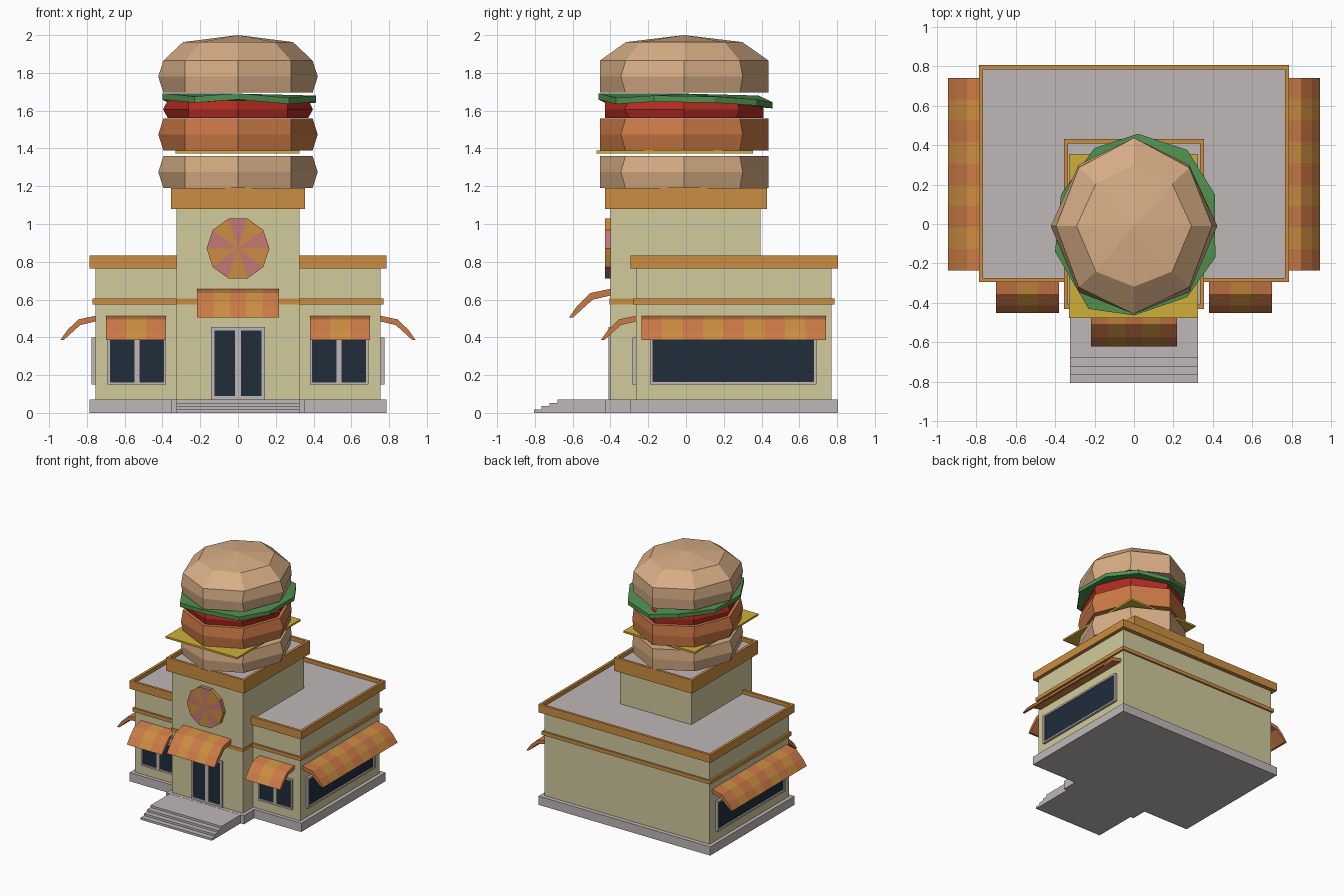
import bpy, bmesh, math

if "Cube" in bpy.data.objects:
    bpy.data.objects.remove(bpy.data.objects["Cube"])

COL = {
    "wall_cream": (.64, .59, .335), "stone_grey": (.53, .475, .475), "trim_ochre": (.60, .27, .053),
    "bun_tan": (.68, .42, .235), "patty_orange": (.60, .195, .062), "tomato_red": (.45, .025, .015),
    "lettuce_green": (.08, .28, .08), "cheese_yellow": (.62, .43, .04), "glass_navy": (.014, .026, .044),
    "sign_pink": (.55, .19, .17)}
MAT = {}
for key, c in COL.items():
    MAT[key] = bpy.data.materials.new(key)
    MAT[key].diffuse_color = (*c, 1)


def make(name, verts, faces, mats, idx=None):
    me = bpy.data.meshes.new(name)
    me.from_pydata(verts, [], faces)
    for m in mats:
        me.materials.append(MAT[m])
    if idx:
        for p, i in zip(me.polygons, idx):
            p.material_index = i
    bm = bmesh.new()
    bm.from_mesh(me)
    bmesh.ops.recalc_face_normals(bm, faces=bm.faces)
    bm.to_mesh(me)
    bm.free()
    ob = bpy.data.objects.new(name, me)
    bpy.context.collection.objects.link(ob)
    return ob


def box(name, a, b, mat):
    lo = [min(p, q) for p, q in zip(a, b)]
    hi = [max(p, q) for p, q in zip(a, b)]
    v = [(x, y, z) for z in (lo[2], hi[2]) for y in (lo[1], hi[1]) for x in (lo[0], hi[0])]
    f = [(0, 2, 3, 1), (4, 5, 7, 6), (0, 1, 5, 4), (2, 6, 7, 3), (0, 4, 6, 2), (1, 3, 7, 5)]
    return make(name, v, f, [mat])


def parapet(name, a, b, rim, drop):
    """Trim block with a sunken grey roof."""
    ob = box(name, a, b, "trim_ochre")
    ob.data.materials.append(MAT["stone_grey"])
    bm = bmesh.new()
    bm.from_mesh(ob.data)
    top = max(bm.faces, key=lambda f: f.calc_center_median().z)
    bmesh.ops.inset_region(bm, faces=[top], thickness=rim)
    low = bmesh.ops.extrude_face_region(bm, geom=[top])["geom"]
    bm.faces.remove(top) if top.is_valid else None
    bmesh.ops.translate(bm, verts=[g for g in low if isinstance(g, bmesh.types.BMVert)], vec=(0, 0, -drop))
    for g in low:
        if isinstance(g, bmesh.types.BMFace):
            g.material_index = 1
    bm.to_mesh(ob.data)
    bm.free()


def front(wall):            # maps (along, outward, up) to a front wall
    return lambda u, d, z: (u, wall - d, z)


def side(wall, s):          # ... and to a side wall
    return lambda u, d, z: (s * (wall + d), u, z)


# Plinth and steps
box("main_plinth", (-.785, -.295, 0), (.785, .805, .072), "stone_grey")
box("tower_plinth", (-.355, -.43, 0), (.355, .1, .072), "stone_grey")
for i in range(4):
    box("step", (-.325, -.68 - .042 * i, 0), (.325, -.3, .071 - .0175 * i), "stone_grey")

# Main block and tower
box("main_walls", (-.755, -.265, .07), (.755, .77, .78), "wall_cream")
box("main_trim_band", (-.77, -.28, .575), (.77, .785, .605), "trim_ochre")
parapet("main_parapet", (-.785, -.295, .765), (.785, .805, .832), .03, .03)
box("tower_walls", (-.325, -.40, .07), (.325, .395, 1.10), "wall_cream")
box("tower_trim_band", (-.329, -.404, .575), (.329, 0, .605), "trim_ochre")
parapet("tower_parapet", (-.355, -.43, 1.08), (.355, .43, 1.19), .03, .03)


def window(name, P, u0, u1, z0, z1, panes, depth, rail):
    """Raised frame bars around recessed glass."""
    g = "stone_grey"
    box(name + "_glass", P(u0 + .005, -.01, z0 + .005), P(u1 - .005, depth * .4, z1 - .005), "glass_navy")
    for za, zb in ((z0, z0 + rail), (z1 - rail, z1)):
        box(name + "_rail", P(u0, -.01, za), P(u1, depth, zb), g)
    for k in range(panes + 1):
        c = u0 + (u1 - u0) * k / panes
        a = c if k == 0 else c - (rail if k == panes else .016)
        b = c if k == panes else c + (rail if k == 0 else .016)
        box(name + "_post", P(a, -.01, z0), P(b, depth, z1), g)


def awning(name, P, u0, u1, z, n, s=1.0):
    """Curved striped canopy swept along the wall."""
    prof = [(-.005, 0), (.09, -.02), (.147, -.075), (.186, -.13),
            (.168, -.13), (.13, -.095), (.08, -.05), (-.005, -.03)]
    m = len(prof)
    v = [P(u0 + (u1 - u0) * i / n, d * s, z + h * s) for i in range(n + 1) for d, h in prof]
    f, idx = [], []
    for i in range(n):
        for j in range(m):
            k = (j + 1) % m
            f.append((i * m + j, i * m + k, (i + 1) * m + k, (i + 1) * m + j))
            idx.append(i % 2)
    for base, mi in ((0, 0), (n * m, (n - 1) % 2)):
        for j in range(3):  # end caps as quads between outer and inner curve
            f.append((base + j, base + j + 1, base + 6 - j, base + 7 - j))
            idx.append(mi)
    make(name, v, f, ["patty_orange", "trim_ochre"], idx)


# Windows, door and awnings
for s in (-1, 1):
    lo, hi = sorted((s * .69, s * .38))
    window("front_window", front(.0 - .265), lo, hi, .15, .40, 2, .018, .014)
    lo, hi = sorted((s * .70, s * .38))
    awning("front_awning", front(-.265), lo, hi, .515, 3)
    window("side_window", side(.755, s), -.19, .69, .15, .40, 1, .02, .015)
    awning("side_awning", side(.755, s), -.235, .74, .515, 9)
window("door", front(-.40), -.142, .142, .072, .455, 2, .009, .018)
awning("door_awning", front(-.40), -.218, .218, .658, 5, 1.18)

# Round sign with alternating wedges
N, R, CZ = 10, .166, .87
v = [(0, -.43, CZ), (0, -.39, CZ)]
for y in (-.43, -.39):
    v += [(R * math.cos(math.tau * i / N), y, CZ + R * math.sin(math.tau * i / N)) for i in range(N)]
f, idx = [], []
for i in range(N):
    j = (i + 1) % N
    f += [(0, 2 + i, 2 + j), (1, 2 + N + j, 2 + N + i), (2 + i, 2 + N + i, 2 + N + j, 2 + j)]
    idx += [i % 2] * 3
make("round_sign", v, f, ["sign_pink", "trim_ochre"], idx)


# Giant burger: eight-sided layers
def ring(z, bulge, s=1.0):
    x, yb, yf = (.422, .30, -.345) if bulge else (.395, .285, -.32)
    pts = [(x, -.01), (.28, yb), (0, .437), (-.28, yb), (-x, -.01), (-.28, yf), (0, -.456), (.28, yf)]
    return [(px * s, -.01 + (py + .01) * s, z) for px, py in pts]


def layer(name, rings, mat, apex=None):
    v = [p for r in rings for p in r]
    f = [tuple(range(8))]
    for r in range(len(rings) - 1):
        f += [(r * 8 + i, r * 8 + (i + 1) % 8, r * 8 + 8 + (i + 1) % 8, r * 8 + 8 + i) for i in range(8)]
    t = len(v) - 8
    if apex:
        v.append(apex)
        f += [(t + i, t + (i + 1) % 8, t + 8) for i in range(8)]
    else:
        f.append(tuple(range(t, t + 8)))
    make(name, v, f, [mat])


def slab(name, z0, z1, mat, s=1.0):
    layer(name, [ring(z0, 0, s), ring((z0 + z1) / 2, 1, s), ring(z1, 0, s)], mat)


slab("bottom_bun", 1.19, 1.36, "bun_tan")
box("cheese_slice", (-.33, -.475, 1.373), (.325, .355, 1.388), "cheese_yellow")
slab("patty", 1.39, 1.558, "patty_orange")
slab("tomato", 1.56, 1.655, "tomato_red", .94)
layer("top_bun", [ring(1.695, 0), ring(1.78, 1), ring(1.865, 0), ring(1.963, 1, .69)],
      "bun_tan", (0, -.01, 2.0))

# Wavy lettuce leaf
leaf = [(.02, .457, 1.645), (.27, .375, 1.66), (.41, .15, 1.675), (.412, -.17, 1.68), (.27, -.37, 1.668),
        (0, -.463, 1.692), (-.23, -.43, 1.675), (-.40, -.14, 1.692), (-.37, .15, 1.675), (-.2, .385, 1.68)]
v = leaf + [(x, y, z - .033) for x, y, z in leaf] + [(0, 0, 1.69), (0, 0, 1.657)]
f = []
for i in range(10):
    j = (i + 1) % 10
    f += [(i, j, 20), (10 + j, 10 + i, 21), (i, 10 + i, 10 + j, j)]
make("lettuce", v, f, ["lettuce_green"])

for m in bpy.data.materials:
    if m.users and not m.is_grease_pencil:
        m.use_nodes = True
        m.node_tree.nodes["Principled BSDF"].inputs["Base Color"].default_value = m.diffuse_color
